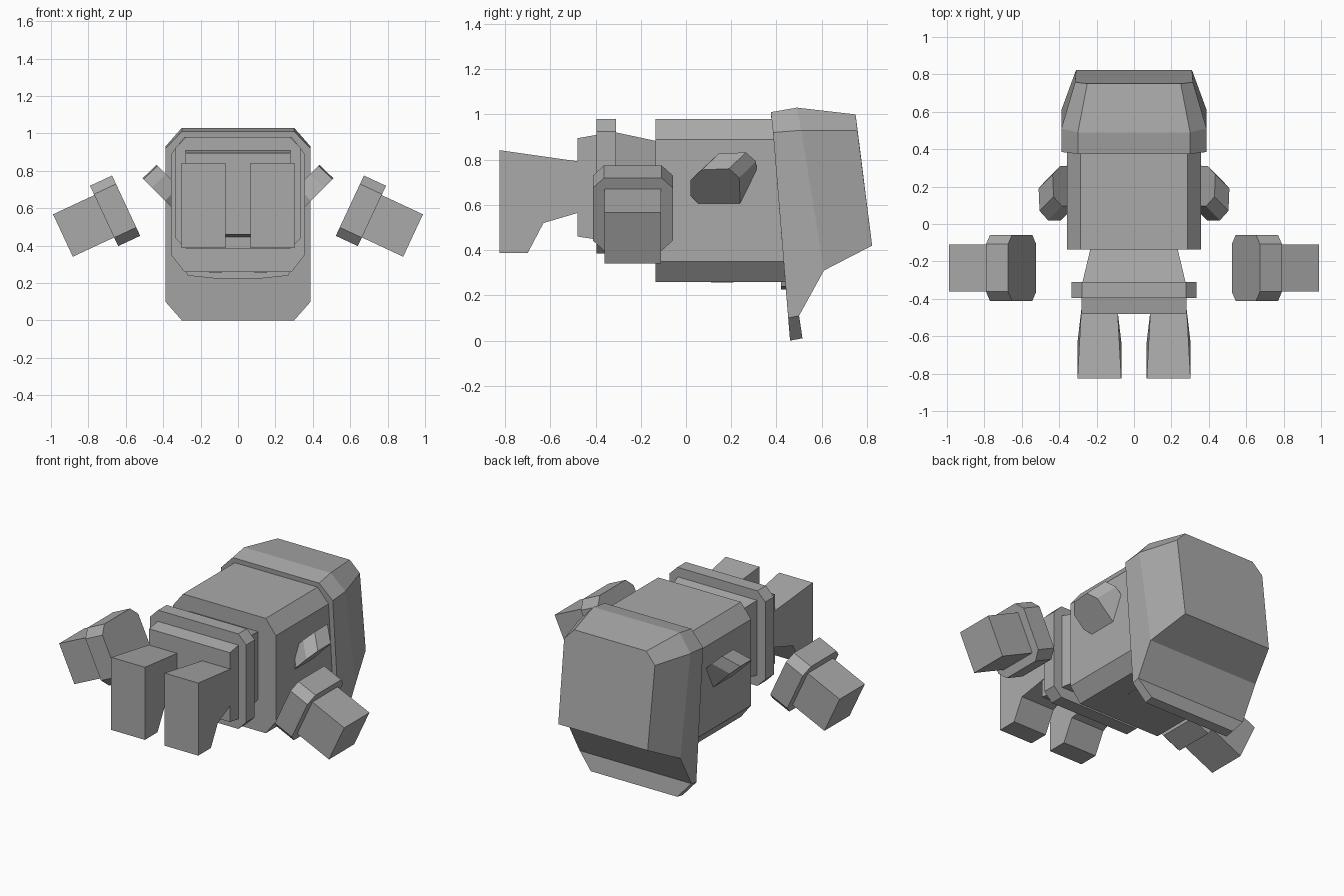
import bpy, bmesh
from math import cos, sin, tau, radians
from mathutils import Matrix, Vector

cube = bpy.data.objects.get("Cube")
if cube:
    bpy.data.objects.remove(cube, do_unlink=True)

grey = bpy.data.materials.new("plain grey")
grey.use_nodes = True
COLOUR = (0.4, 0.4, 0.4, 1)
grey.diffuse_color = COLOUR
grey.node_tree.nodes["Principled BSDF"].inputs["Base Color"].default_value = COLOUR


def finish(name, bm):
    bmesh.ops.recalc_face_normals(bm, faces=bm.faces)
    mesh = bpy.data.meshes.new(name)
    bm.to_mesh(mesh)
    bm.free()
    mesh.materials.append(grey)
    obj = bpy.data.objects.new(name, mesh)
    bpy.context.collection.objects.link(obj)
    return obj


def hull(name, points, side=1):
    """Convex solid around points; side -1 mirrors it in x."""
    bm = bmesh.new()
    for x, y, z in points:
        bm.verts.new((x * side, y, z))
    bmesh.ops.convex_hull(bm, input=bm.verts)
    bmesh.ops.dissolve_limit(bm, angle_limit=0.02, verts=bm.verts, edges=bm.edges)
    return finish(name, bm)


def octagon(half_w, half_h, cut_w, cut_h):
    """Rectangle outline with cut corners."""
    return [(sx * a, sz * b) for sx in (-1, 1) for sz in (-1, 1)
            for a, b in ((half_w, half_h - cut_h), (half_w - cut_w, half_h))]


def slab(name, y0, y1, z, outline):
    return hull(name, [(a, y, z + b) for y in (y0, y1) for a, b in outline])


def both(points):
    return [(s * x, y, z) for s in (-1, 1) for x, y, z in points]


# Head, torso, belt and hips
slab("head", -0.135, 0.44, 0.62, octagon(0.357, 0.36, 0.07, 0.09))
hull("torso", both([(0.23, -0.12, 0.88), (0.28, -0.33, 0.925),
                    (0.23, -0.12, 0.46), (0.28, -0.33, 0.45)]))
slab("belt", -0.395, -0.31, 0.682, octagon(0.333, 0.298, 0.055, 0.055))
hull("hips", both([(0.28, -0.48, 0.895), (0.28, -0.38, 0.912),
                   (0.28, -0.48, 0.46), (0.28, -0.38, 0.445)]))

# Hat: one half outline per corner, mirrored, with crown and brim
corners = {
    "rim_top": (0.30, 0.375, 1.01), "rim_high": (0.388, 0.385, 0.92),
    "rim_low": (0.388, 0.452, 0.10), "rim_tip": (0.30, 0.46, 0.0),
    "band_top": (0.30, 0.49, 1.03), "band_high": (0.388, 0.51, 0.93),
    "band_low": (0.388, 0.61, 0.31), "brim": (0.388, 0.50, 0.11),
    "brim_tip": (0.30, 0.515, 0.01), "crown_top": (0.25, 0.75, 1.0),
    "crown_high": (0.315, 0.758, 0.93), "crown_low": (0.31, 0.823, 0.42),
}
bm = bmesh.new()
left = {k: bm.verts.new(p) for k, p in corners.items()}
right = {k: bm.verts.new((-p[0], p[1], p[2])) for k, p in corners.items()}
side_faces = [
    "rim_top rim_high band_high band_top",
    "rim_high rim_low brim band_low band_high",
    "rim_low rim_tip brim_tip brim",
    "band_top band_high crown_high crown_top",
    "band_high band_low crown_low crown_high",
]
for names in side_faces:
    for half in (left, right):
        bm.faces.new([half[n] for n in names.split()])
centre_faces = [
    "rim_top band_top", "band_top crown_top", "crown_low band_low",
    "band_low brim", "brim brim_tip", "brim_tip rim_tip",
    "rim_top rim_high rim_low rim_tip", "crown_top crown_high crown_low",
]
for names in centre_faces:
    n = names.split()
    bm.faces.new([left[k] for k in n] + [right[k] for k in reversed(n)])
finish("hat", bm)

# Fringe under the hat
hull("fringe", [(x, y, z) for y in (0.42, 0.45)
                for x, z in ((-0.28, 0.27), (0.28, 0.27), (-0.27, 0.24),
                             (0.27, 0.24), (-0.13, 0.225), (0.13, 0.225))])

# Limbs and face details, mirrored left and right
leg_profile = [(-0.825, 0.842), (-0.825, 0.387), (-0.70, 0.387),
               (-0.63, 0.52), (-0.46, 0.57), (-0.46, 0.79)]
ear_outline = [(0.02, 0.71), (0.07, 0.755), (0.19, 0.76), (0.235, 0.72),
               (0.24, 0.60), (0.06, 0.60), (0.02, 0.64)]
tilt = Matrix.Rotation(radians(25), 3, 'Y')

for side, label in ((1, "left"), (-1, "right")):
    # Leg with a foot, narrowing toward the hips
    bm = bmesh.new()
    rings = []
    for inner in (True, False):
        ring = []
        for y, z in leg_profile:
            narrow = 0.02 if y > -0.5 else 0
            x = 0.068 + narrow if inner else 0.302 - narrow
            ring.append(bm.verts.new((x * side, y, z)))
        rings.append(ring)
        bm.faces.new(ring)
    n = len(leg_profile)
    for i in range(n):
        j = (i + 1) % n
        bm.faces.new((rings[0][i], rings[0][j], rings[1][j], rings[1][i]))
    finish(label + "_leg", bm)

    # Tilted sleeve with the cut-corner cuff on its inner end
    sleeve_at = Vector((0.82, -0.235, 0.508))
    cuff_at = Vector((0.657, -0.235, 0.586))
    hull(label + "_sleeve",
         [sleeve_at + tilt @ Vector((x, y, z)) for x in (-0.14, 0.128)
          for y in (-0.125, 0.125) for z in (-0.125, 0.125)], side)
    hull(label + "_cuff",
         [cuff_at + tilt @ Vector((x, a, b)) for x in (-0.065, 0.065)
          for a, b in octagon(0.177, 0.178, 0.05, 0.05)], side)

    # Slanted ear
    ear = [(z - 0.25, y, z) for y, z in ear_outline]
    hull(label + "_ear",
         ear + [(x - 0.075, y + 0.075, z + 0.072) for x, y, z in ear], side)

    # Thin eye plate on the face
    hull(label + "_eye",
         [(0.12 + 0.035 * cos(tau * i / 16), 0.16 + 0.05 * sin(tau * i / 16), z)
          for i in range(16) for z in (0.257, 0.263)], side)
